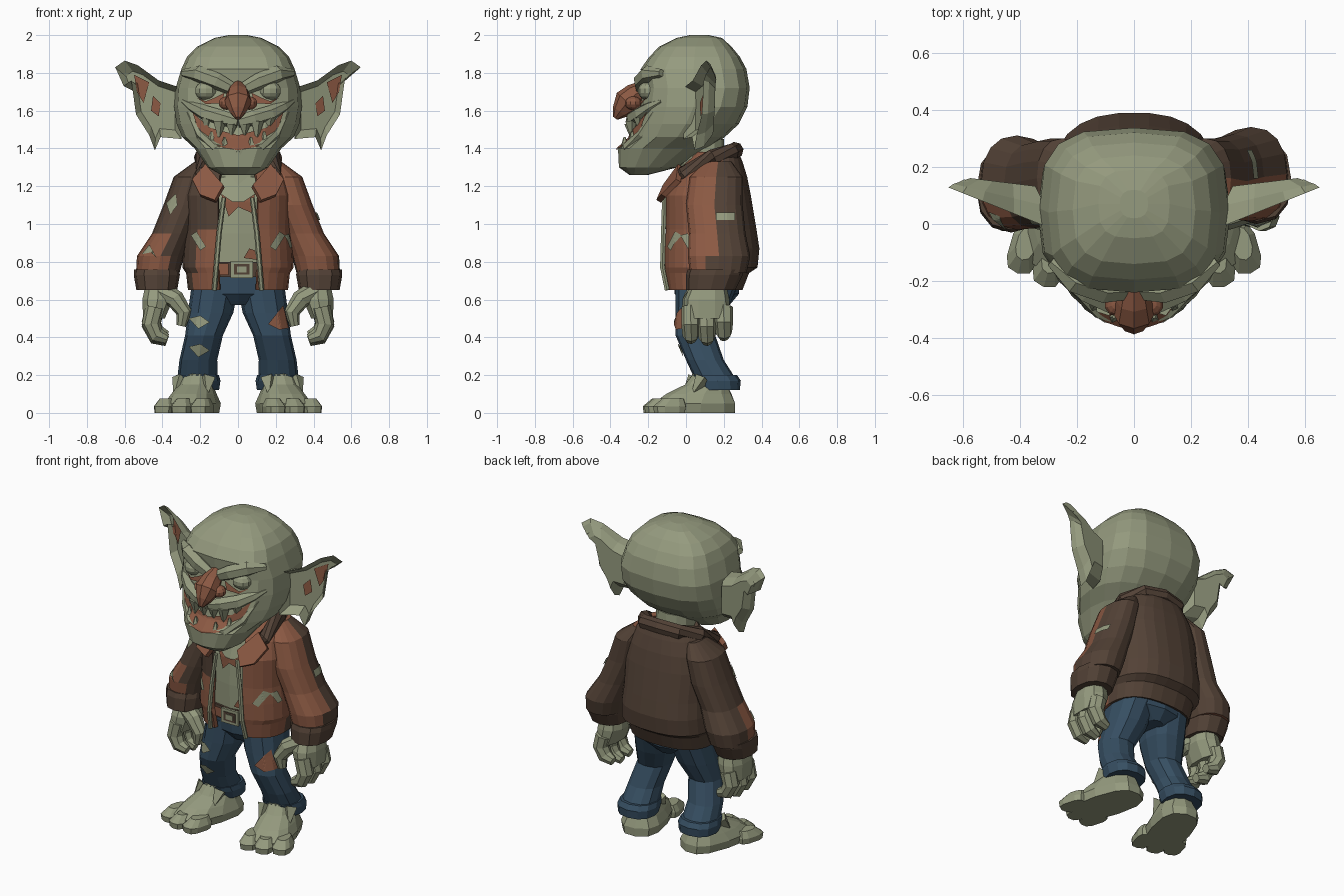
import bpy, bmesh
from math import sin, cos, pi, radians
from mathutils import Vector, Matrix
from mathutils.bvhtree import BVHTree

cube = bpy.data.objects.get("Cube")
if cube:
    bpy.data.objects.remove(cube)


def material(name, *rgb):
    m = bpy.data.materials.new(name)
    m.use_nodes = True
    m.diffuse_color = (*rgb, 1)
    m.node_tree.nodes["Principled BSDF"].inputs["Base Color"].default_value = (*rgb, 1)
    return m


skin = material("grey_green_skin", .30, .325, .21)
brown = material("dark_brown_leather", .086, .054, .037)
rust = material("rust_leather", .26, .1, .056)
denim = material("blue_denim", .037, .077, .122)


def finish(name, bm, mats, rule=None):
    """Turn a bmesh into an object; faces passing the rule get the second colour."""
    bmesh.ops.recalc_face_normals(bm, faces=bm.faces)
    if rule:
        for f in bm.faces:
            f.material_index = int(rule(f.calc_center_median()))
    me = bpy.data.meshes.new(name)
    bm.to_mesh(me)
    bm.free()
    for m in mats if isinstance(mats, tuple) else (mats,):
        me.materials.append(m)
    ob = bpy.data.objects.new(name, me)
    bpy.context.collection.objects.link(ob)
    return ob


def skin_rings(bm, rings, closed=True):
    n = len(rings[0])
    for a, b in zip(rings, rings[1:]):
        for i in range(n if closed else n - 1):
            j = (i + 1) % n
            bm.faces.new((a[i], a[j], b[j], b[i]))
    if closed:
        bm.faces.new(rings[0])
        bm.faces.new(rings[-1])


def stack(name, rows, mats, s=1, n=12, p=2.3, gap=0, rule=None):
    """Loft level rings (x, y, z, rx, ry, optional squareness); a gap opens the front."""
    bm = bmesh.new()
    rings = []
    for x, y, z, rx, ry, *square in rows:
        e = 2 / (square[0] if square else p)
        ring = []
        for i in range(n):
            t = gap + (2 * pi - 2 * gap) * i / (n - 1 if gap else n)
            u, v = sin(t), -cos(t)
            px = abs(u) ** e * (1 if u > 0 else -1)
            py = abs(v) ** e * (1 if v > 0 else -1)
            ring.append(bm.verts.new((s * x + rx * px, y + ry * py, z)))
        rings.append(ring)
    skin_rings(bm, rings, not gap)
    return finish(name, bm, mats, rule)


def tube(name, path, mats, s=1, n=6):
    """Sweep a ring of varying radius along points (x, y, z, radius)."""
    bm = bmesh.new()
    pts = [Vector((s * q[0], q[1], q[2])) for q in path]
    rings = []
    for k, c in enumerate(pts):
        d = (pts[min(k + 1, len(pts) - 1)] - pts[max(k - 1, 0)]).normalized()
        a = d.cross(Vector((0, 1, .15))).normalized()
        b = d.cross(a)
        r = path[k][3]
        rings.append([bm.verts.new(c + r * (a * cos(2 * pi * i / n) + b * sin(2 * pi * i / n)))
                      for i in range(n)])
    skin_rings(bm, rings)
    return finish(name, bm, mats)


def blob(name, c, size, mats, s=1):
    bm = bmesh.new()
    bmesh.ops.create_uvsphere(bm, u_segments=10, v_segments=7, radius=1)
    bmesh.ops.scale(bm, vec=size, verts=bm.verts)
    bmesh.ops.translate(bm, vec=(s * c[0], c[1], c[2]), verts=bm.verts)
    return finish(name, bm, mats)


def patch(name, outline, target, mats, s=1, side=False):
    """Lay a thin painted shape onto a target, from the front or from one side."""
    tb = bmesh.new()
    tb.from_mesh(target.data)
    tree = BVHTree.FromBMesh(tb)
    d = Vector((-s, 0, 0)) if side else Vector((0, 1, 0))
    bm = bmesh.new()
    bm.faces.new([bm.verts.new((2 * s, u, v) if side else (s * u, -2, v)) for u, v in outline])
    bmesh.ops.triangulate(bm, faces=bm.faces)
    bmesh.ops.subdivide_edges(bm, edges=bm.edges, cuts=6, use_grid_fill=True)
    for v in bm.verts:
        hit = tree.ray_cast(v.co, d)[0] or tree.find_nearest(v.co + d * 1.8)[0]
        v.co = hit - d * .009
    tb.free()
    return finish(name, bm, mats)


# Head with a square skull and a jutting jaw
head = stack("head", [
    (0, -.25, 1.26, .09, .05), (0, -.2, 1.3, .16, .155), (0, -.12, 1.4, .23, .24),
    (0, -.045, 1.46, .295, .25), (0, .0, 1.53, .325, .28), (0, .04, 1.62, .338, .285, 2.8),
    (0, .055, 1.72, .33, .282, 3.1), (0, .04, 1.82, .3, .28, 3.1), (0, .045, 1.885, .27, .24, 3.1),
    (0, .05, 1.94, .215, .19, 3), (0, .07, 1.985, .125, .12, 3), (0, .07, 2, .05, .05)],
    skin, n=16, p=2.4)
gums = [(-.24, 1.59), (-.15, 1.51), (0, 1.47), (.15, 1.51), (.24, 1.59),
        (.2, 1.47), (.1, 1.41), (0, 1.39), (-.1, 1.41), (-.2, 1.47)]
patch("gums", gums, head, rust)
tube("nose", [(0, -.21, 1.72, .045), (0, -.27, 1.685, .062), (0, -.31, 1.645, .075),
              (0, -.35, 1.595, .045), (0, -.375, 1.56, .014)], rust, n=8)

for s, tag in ((1, "left"), (-1, "right")):
    # Face details
    tube(tag + "_brow", [(.0, -.235, 1.7, .03), (.11, -.235, 1.755, .045),
                         (.21, -.2, 1.795, .045), (.29, -.13, 1.8, .02)], skin, s)
    patch(tag + "_eye_rim", [(.07, 1.695), (.12, 1.67), (.17, 1.65), (.22, 1.67), (.17, 1.635), (.09, 1.64)],
          head, rust, s)
    blob(tag + "_eye", (.17, -.2, 1.705), (.06, .055, .05), skin, s)
    blob(tag + "_nostril", (.06, -.28, 1.64), (.045, .045, .036), rust, s)
    tube(tag + "_upper_lip", [(0, -.29, 1.54, .03), (.08, -.275, 1.56, .042), (.17, -.235, 1.585, .042),
                              (.24, -.185, 1.62, .03), (.29, -.13, 1.65, .012)], skin, s)
    tube(tag + "_lower_lip", [(0, -.335, 1.385, .03), (.12, -.305, 1.41, .03),
                              (.2, -.235, 1.475, .025), (.26, -.165, 1.59, .015)], skin, s)
    for x, y, z, r, drop in ((.035, -.295, 1.53, .034, -.06), (.1, -.285, 1.545, .038, -.095),
                             (.165, -.245, 1.56, .034, -.065), (.07, -.325, 1.4, .025, .06),
                             (.14, -.285, 1.43, .025, .06)):
        tube(tag + "_tooth", [(x, y, z, r), (x, y, z + drop, .006)], skin, s, 5)

    # Cupped pointed ear with a rounded back
    notch = (.59, 1.79) if s > 0 else (.605, 1.73)
    rim = [(.3, 1.72), (.42, 1.76), (.53, 1.84), (.6, 1.865), (.65, 1.83), notch, (.565, 1.76),
           (.54, 1.58), (.47, 1.47), (.44, 1.39), (.41, 1.46), (.3, 1.45)]
    bm = bmesh.new()

    def ear_ring(k, y, slope):
        return [bm.verts.new((s * (.43 + k * (x - .43)), y + slope * (x - .33), 1.64 + k * (z - 1.64)))
                for x, z in rim]

    rings = [ear_ring(.75, .06, .3), ear_ring(1, 0, .4), ear_ring(.92, .07, .22), ear_ring(.65, .135, .08)]
    skin_rings(bm, rings)
    bmesh.ops.triangulate(bm, faces=[f for f in bm.faces if len(f.verts) > 4])
    ear = finish(tag + "_ear", bm, skin)
    patch(tag + "_ear_stain", [(.47, 1.75), (.55, 1.79), (.535, 1.7), (.5, 1.64)], ear, rust, s)
    patch(tag + "_ear_canal", [(.41, 1.64), (.45, 1.68), (.46, 1.6), (.42, 1.57)], ear, rust, s)

# Chest, neck and belt
chest = stack("chest", [(0, .1, .72, .22, .18), (0, .1, .95, .22, .185), (0, .1, 1.12, .22, .18),
                        (0, .1, 1.25, .18, .14)], skin)
stack("neck", [(0, .08, 1.14, .13, .15), (0, .09, 1.3, .12, .12), (0, .09, 1.45, .12, .11)], skin)
patch("neckline", [(-.09, 1.16), (-.03, 1.12), (.03, 1.12), (.09, 1.16), (.07, 1.06), (0, 1.09), (-.05, 1.04)],
      chest, rust)
patch("shirt_stain", [(.03, .82), (.06, .87), (.09, .86), (.1, .81)], chest, rust)
belt = stack("belt", [(0, .1, .72, .235, .195), (0, .1, .8, .235, .195)], brown)
patch("belt_wear", [(-.11, .73), (-.11, .79), (-.05, .79), (-.05, .73)], belt, rust)
for name, w, h, m, y in (("buckle", .06, .045, skin, -.105), ("buckle_gap", .042, .028, brown, -.109),
                         ("buckle_pin", .025, .016, skin, -.113)):
    bm = bmesh.new()
    bmesh.ops.create_cube(bm, size=2)
    bmesh.ops.scale(bm, vec=(w, .008, h), verts=bm.verts)
    bmesh.ops.translate(bm, vec=(.02, y, .76), verts=bm.verts)
    finish(name, bm, m)


# Open jacket, rust at the front and dark behind
def jacket_front(c):
    if c.x < 0:
        return c.y < .1 and c.z < .98 and c.x > -.23
    return c.y < (.2 if c.z > 1.15 else .1)


jacket = stack("jacket", [
    (0, .1, .65, .265, .2), (0, .11, .74, .275, .225), (0, .13, .77, .295, .25),
    (0, .135, .87, .29, .255), (0, .13, .97, .28, .245), (0, .115, 1.15, .285, .23),
    (0, .125, 1.25, .26, .2), (0, .15, 1.33, .21, .15), (0, .16, 1.38, .17, .12)],
    (brown, rust), n=24, p=2.5, gap=.3, rule=jacket_front)
solid = jacket.modifiers.new("thickness", "SOLIDIFY")
solid.thickness = .025
half = [(.1, -.09, 1.17, .02), (.19, -.01, 1.27, .04), (.19, .14, 1.35, .045), (.12, .24, 1.38, .045)]
tube("collar", half + [(0, .26, 1.39, .045)] + [(-x, y, z, r) for x, y, z, r in half[::-1]], brown, n=8)

for s, tag in ((1, "left"), (-1, "right")):
    bm = bmesh.new()
    flap = [(.075, -.11, 1.2), (.17, -.03, 1.31), (.24, -.04, 1.23), (.2, -.12, 1.15), (.12, -.145, 1.12)]
    bm.faces.new([bm.verts.new((s * x, y, z)) for x, y, z in flap])
    ob = finish(tag + "_collar_flap", bm, rust)
    mod = ob.modifiers.new("thickness", "SOLIDIFY")
    mod.thickness = .03
    mod.offset = 0
    tube(tag + "_zip", [(.075, -.115, 1.14, .013), (.1, -.12, .95, .014),
                        (.115, -.125, .77, .014), (.125, -.1, .65, .014)], skin, s)
    patch(tag + "_jacket_tear", [(.17, .88), (.2, .86), (.25, .94), (.22, .96)], jacket, skin, s)

    # Sleeve, cuff and hand
    back = 0 if s > 0 else -.03
    sleeve = stack(tag + "_sleeve", [
        (.19, .17, 1.33, .04, .07), (.25, .16, 1.25, .09, .14), (.29, .15, 1.1, .105, .15),
        (.35, .165 + back, .95, .105, .15), (.41, .175 + back, .83, .125, .165),
        (.425, .17 + back, .74, .115, .15)], (brown, rust), s, n=16,
        rule=lambda c: c.y < .18 - max(0, 1 - c.z) * .4 if s > 0 else c.y < .15 and c.z < .95 and c.x < -.36)
    stack(tag + "_cuff", [(.43, .16 + back, .76, .12, .15), (.43, .15 + back, .73, .122, .15),
                          (.43, .13 + back, .65, .108, .13)], brown, s)
    stack(tag + "_palm", [(.42, .12, .69, .07, .09), (.425, .11, .6, .085, .12),
                          (.445, .11, .5, .06, .125)], skin, s, 10)
    for y, low in ((.025, 0), (.11, -.01), (.2, .015)):
        tube(tag + "_finger", [(.44, y, .56, .05), (.46, y, .47 + low, .05), (.43, y, .41 + low, .044),
                               (.375, y, .39 + low, .028)], skin, s, 8)
    tube(tag + "_thumb", [(.4, .06, .64, .055), (.33, .03, .6, .05), (.285, .02, .53, .042),
                          (.3, .02, .46, .025)], skin, s, 8)

    # Trouser leg and rolled hem
    leg = stack(tag + "_leg", [
        (.12, .11, .68, .125, .165), (.145, .08, .53, .12, .135), (.18, .05, .41, .1, .105),
        (.21, .1, .28, .1, .1), (.215, .16, .17, .108, .11)], denim, s)
    stack(tag + "_hem", [(.215, .15, .2, .114, .12), (.215, .165, .17, .122, .125),
                         (.215, .175, .12, .115, .11)], denim, s)
    if s > 0:
        patch("knee_patch", [(.16, .47), (.24, .57), (.27, .45), (.22, .44)], leg, rust)
        patch("sleeve_tear", [(.16, 1.06), (.26, 1.06), (.26, 1.02), (.16, 1.02)], sleeve, skin, 1, True)
        patch("side_tear", [(-.03, .94), (.01, .95), (.04, .88), (.01, .87)], jacket, skin, 1, True)
    else:
        for z in (.48, .33):
            patch("knee_tear", [(.15, z), (.2, z + .035), (.26, z + .02), (.21, z - .035)], leg, skin, s)
        patch("arm_tear", [(.33, 1.16), (.38, 1.11), (.36, 1.05), (.32, 1.1)], sleeve, skin, s)
        patch("elbow_tear", [(.43, .82), (.47, .89), (.51, .84), (.46, .85)], sleeve, skin, s)

    # Broad bare foot with ragged ankle and three blunt toes
    turn = Matrix.Translation((s * .25, .01, 0)) @ Matrix.Rotation(s * radians(16), 4, "Z")
    parts = [stack(tag + "_foot", [(0, .035, 0, .12, .225, 2.7), (0, .035, .05, .13, .225, 2.7),
                                   (0, .06, .1, .11, .18), (0, .1, .15, .085, .115),
                                   (0, .12, .22, .07, .08)], skin)]
    for x, y in ((-.1, -.13), (0, -.15), (.1, -.13)):
        parts.append(stack(tag + "_toe", [(x, y, 0, .052, .085, 3), (x, y, .035, .056, .09, 3),
                                          (x, y + .02, .075, .035, .06)], skin, n=10))
    for x in (-.075, 0, .075):
        parts.append(tube(tag + "_ankle_rag", [(x, .06, .18, .045), (x * 1.2, .0, .1, .006)], skin, 1, 4))
    for ob in parts:
        ob.data.transform(turn)

stack("hips", [(0, .11, .57, .07, .12), (0, .11, .63, .2, .17), (0, .11, .76, .225, .18)], denim)
